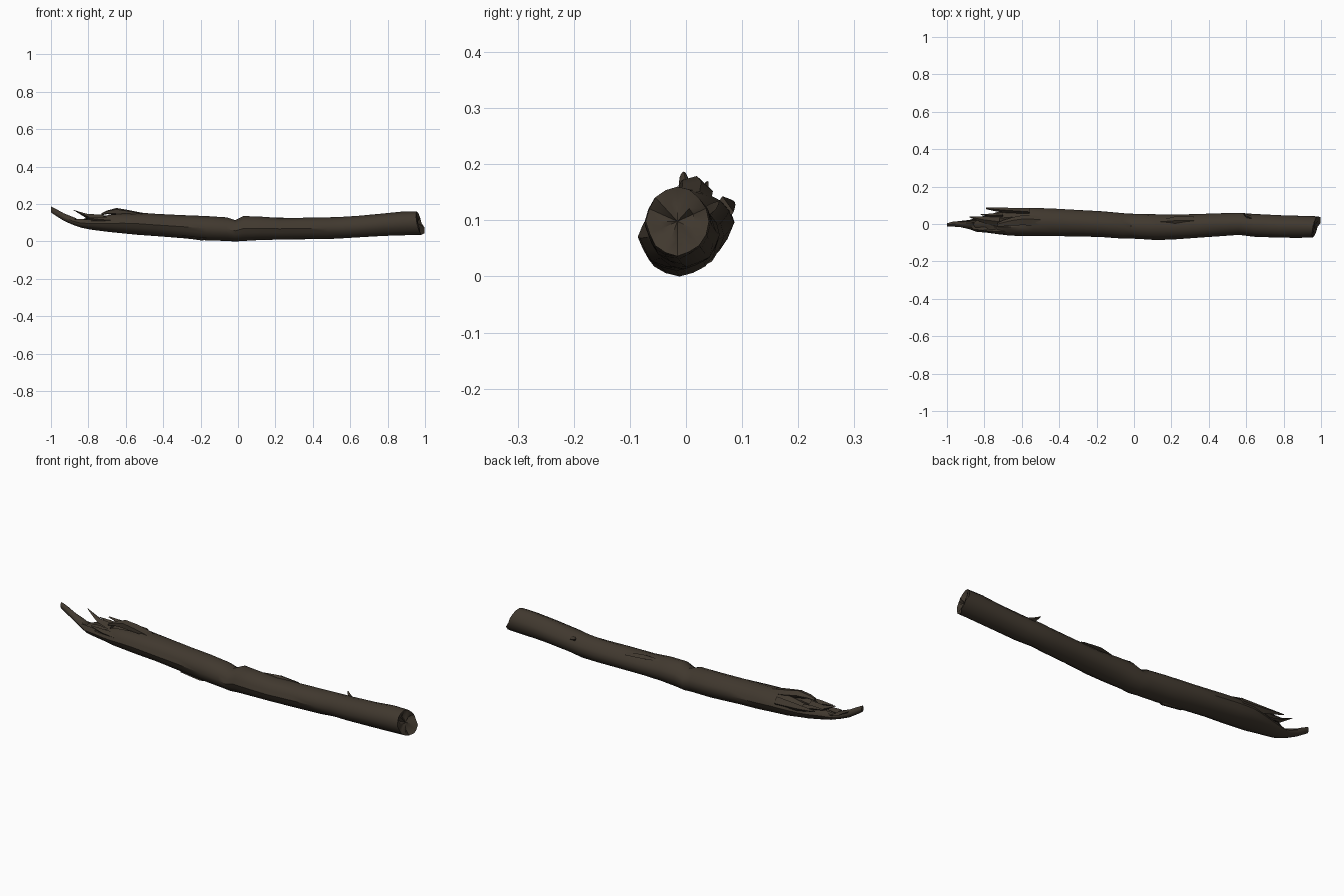
import bpy, bmesh, math, random
from mathutils import Vector

random.seed(7)
N = 16  # sides of the log

bark = bpy.data.materials.new("dark bark")
bark.diffuse_color = (0.052, 0.040, 0.028, 1)


def finish(bm, name, angle=40):
    bmesh.ops.recalc_face_normals(bm, faces=bm.faces)
    me = bpy.data.meshes.new(name)
    bm.to_mesh(me)
    bm.free()
    me.materials.append(bark)
    ob = bpy.data.objects.new(name, me)
    bpy.context.collection.objects.link(ob)
    bpy.ops.object.select_all(action='DESELECT')
    bpy.context.view_layer.objects.active = ob
    ob.select_set(True)
    bpy.ops.object.shade_smooth_by_angle(angle=math.radians(angle))
    return ob


def bridge(bm, rings):
    for a, b in zip(rings, rings[1:]):
        n = len(a)
        for i in range(n):
            bm.faces.new((a[i], a[(i + 1) % n], b[(i + 1) % n], b[i]))


# Log sections: x, y min, y max, z min, z max
sections = [
    (-1.00, -0.012, 0.004, 0.155, 0.187), (-0.97, -0.014, 0.012, 0.135, 0.172),
    (-0.93, -0.016, 0.016, 0.110, 0.150), (-0.88, -0.028, 0.022, 0.088, 0.128),
    (-0.84, -0.042, 0.034, 0.074, 0.122), (-0.79, -0.046, 0.046, 0.064, 0.130),
    (-0.73, -0.054, 0.064, 0.056, 0.134), (-0.68, -0.060, 0.076, 0.050, 0.142),
    (-0.62, -0.064, 0.086, 0.044, 0.152), (-0.54, -0.065, 0.086, 0.036, 0.155),
    (-0.44, -0.065, 0.083, 0.029, 0.148), (-0.30, -0.066, 0.075, 0.018, 0.141),
    (-0.17, -0.070, 0.068, 0.006, 0.136), (-0.06, -0.078, 0.058, 0.003, 0.129),
    (-0.015, -0.078, 0.055, 0.000, 0.114), (0.03, -0.080, 0.054, 0.003, 0.136),
    (0.12, -0.086, 0.052, 0.008, 0.133), (0.22, -0.082, 0.050, 0.010, 0.126),
    (0.36, -0.072, 0.054, 0.012, 0.127), (0.48, -0.064, 0.058, 0.013, 0.129),
    (0.56, -0.058, 0.060, 0.017, 0.132), (0.64, -0.068, 0.054, 0.022, 0.137),
    (0.78, -0.073, 0.047, 0.030, 0.150), (0.88, -0.074, 0.044, 0.033, 0.160),
    (0.95, -0.072, 0.041, 0.036, 0.160),
]
ridge = [1 - random.random() * 0.05 for _ in range(N)]
bm = bmesh.new()
rings = []
for k, (x, y0, y1, z0, z1) in enumerate(sections):
    ring = []
    for i in range(N):
        a = 2 * math.pi * i / N
        f = 1 if i % 4 == 0 else ridge[i] - random.random() * 0.05
        y = (y0 + y1) / 2 + (y1 - y0) / 2 * math.cos(a) * f
        z = (z0 + z1) / 2 + (z1 - z0) / 2 * math.sin(a) * f
        dx = 0
        if -0.9 < x < -0.6 and 2 <= i <= 6:      # rough torn wood on top
            z += random.uniform(-0.022, 0.010)
            dx = random.uniform(-0.02, 0.02)
        if k == len(sections) - 1:               # slanted sawn end
            dx = 0.022 + 0.22 * (y - 0.0) - 0.2 * (z - 0.1)
            dx = min(dx, 0.045)
        ring.append(bm.verts.new((x + dx, y, z)))
    rings.append(ring)

# Uneven right end face with a raised rim and shallow hollow
last = rings[-1]
c = sum((v.co for v in last), Vector()) / N
inner = []
for v in last:
    p = v.co.lerp(c, 0.45)
    p.x += random.uniform(-0.022, 0.004)
    inner.append(bm.verts.new(p))
rings.append(inner)
bridge(bm, rings)
tip = bm.verts.new(c + Vector((-0.008, 0, 0)))
for i in range(N):
    bm.faces.new((inner[i], inner[(i + 1) % N], tip))
bm.faces.new(rings[0])
for v in last:                                   # lower back lip
    if v.co.z < 0.085 and v.co.y > 0.0:
        v.co.x = 0.997
finish(bm, "log")


def splinter(name, path, sides=4):
    """Tapered shard along points (x, y, z, half width y, half height z)."""
    bm = bmesh.new()
    rings = []
    for x, y, z, wy, wz in path:
        rings.append([bm.verts.new((x, y + wy * math.cos(2 * math.pi * i / sides),
                                    z + wz * math.sin(2 * math.pi * i / sides)))
                      for i in range(sides)])
    bridge(bm, rings)
    bm.faces.new(rings[0])
    bm.faces.new(rings[-1])
    finish(bm, name, 30)


# Torn shards around the broken left end
splinter("upright_splinter", [(-0.72, 0.012, 0.125, 0.03, 0.02), (-0.80, 0.022, 0.132, 0.018, 0.014),
                              (-0.84, 0.030, 0.150, 0.011, 0.007), (-0.88, 0.038, 0.169, 0.002, 0.001)])
splinter("back_splinter", [(-0.56, 0.065, 0.115, 0.020, 0.028), (-0.68, 0.073, 0.122, 0.014, 0.018),
                           (-0.74, 0.078, 0.128, 0.010, 0.010), (-0.79, 0.083, 0.133, 0.004, 0.003)])
splinter("torn_crest", [(-0.50, 0.015, 0.138, 0.03, 0.014), (-0.59, 0.018, 0.152, 0.03, 0.018),
                        (-0.65, 0.012, 0.160, 0.024, 0.020), (-0.70, 0.002, 0.156, 0.018, 0.010),
                        (-0.73, -0.004, 0.146, 0.010, 0.006)], 5)
splinter("front_splinter", [(-0.66, -0.040, 0.112, 0.016, 0.02), (-0.74, -0.040, 0.118, 0.012, 0.014),
                            (-0.81, -0.034, 0.126, 0.003, 0.003)])
splinter("middle_splinter", [(-0.70, 0.048, 0.120, 0.014, 0.016), (-0.76, 0.046, 0.130, 0.010, 0.010),
                             (-0.82, 0.050, 0.136, 0.002, 0.002)])

# Small bark flakes and twig stubs along the trunk
splinter("twig_stub", [(0.63, 0.030, 0.110, 0.012, 0.012), (0.60, 0.044, 0.120, 0.010, 0.010),
                       (0.585, 0.056, 0.131, 0.003, 0.003)])
splinter("bark_flake", [(0.32, 0.020, 0.110, 0.02, 0.010), (0.22, 0.018, 0.118, 0.022, 0.011),
                        (0.14, 0.012, 0.118, 0.008, 0.006)])
splinter("lower_flake", [(-0.30, -0.02, 0.028, 0.02, 0.008), (-0.19, -0.02, 0.014, 0.02, 0.009),
                         (-0.165, -0.02, 0.018, 0.014, 0.006)])
